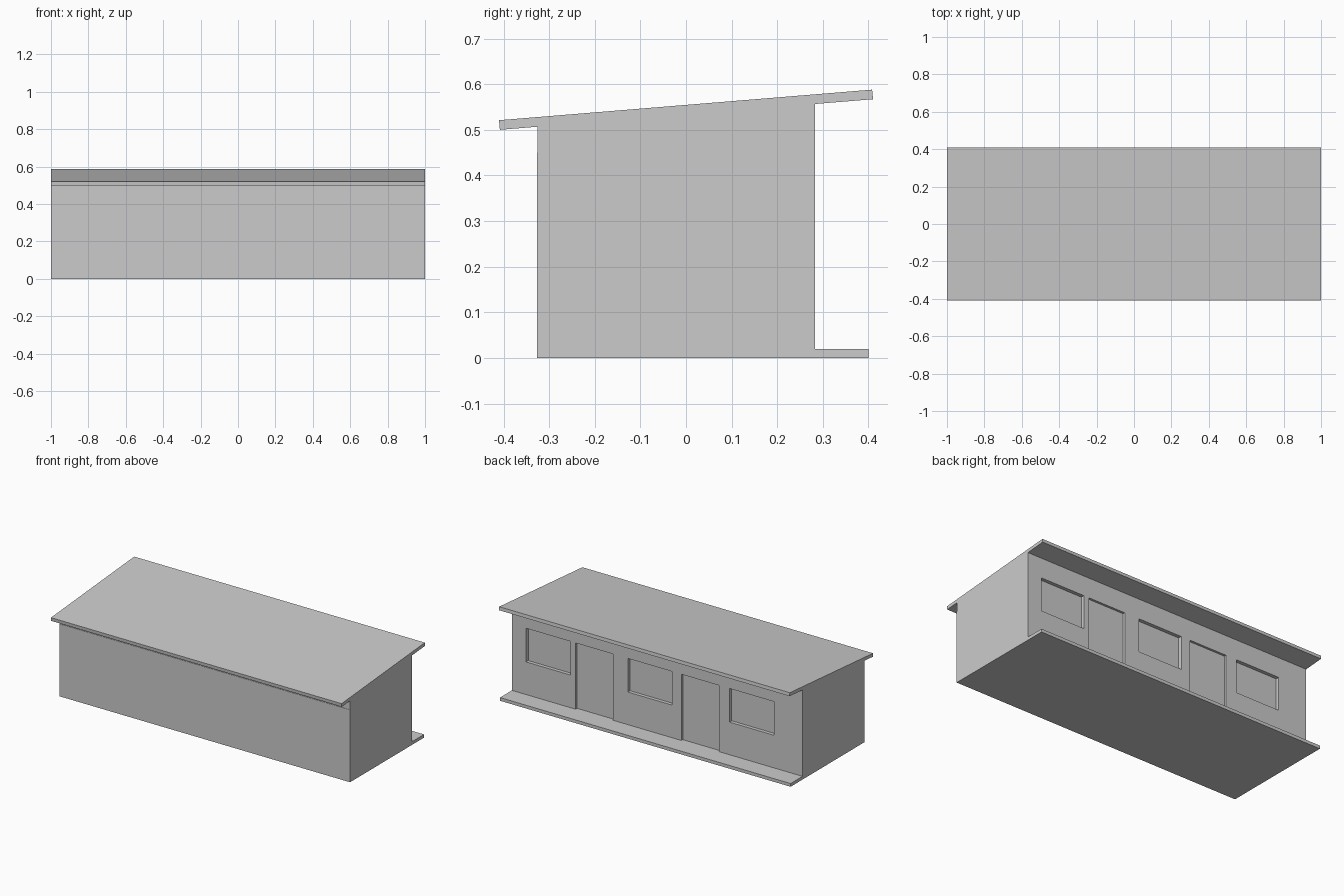
import bpy, bmesh

if "Cube" in bpy.data.objects:
    bpy.data.objects.remove(bpy.data.objects["Cube"])

BACK = 0.283          # y of the wall with doors and windows
HALF = 1.0            # half length of the building


def extrude_profile(name, points, x0=-HALF, x1=HALF):
    """Extrude a closed (y, z) outline along x into a solid."""
    bm = bmesh.new()
    face = bm.faces.new([bm.verts.new((x0, y, z)) for y, z in points])
    new = bmesh.ops.extrude_face_region(bm, geom=[face])["geom"]
    verts = [v for v in new if isinstance(v, bmesh.types.BMVert)]
    bmesh.ops.translate(bm, verts=verts, vec=(x1 - x0, 0, 0))
    bmesh.ops.recalc_face_normals(bm, faces=bm.faces)
    mesh = bpy.data.meshes.new(name)
    bm.to_mesh(mesh)
    bm.free()
    obj = bpy.data.objects.new(name, mesh)
    bpy.context.collection.objects.link(obj)
    return obj


def box(name, x, y, z):
    outline = [(y[0], z[0]), (y[1], z[0]), (y[1], z[1]), (y[0], z[1])]
    return extrude_profile(name, outline, *x)


def roof_underside(y):
    return 0.50 + 0.067 / 0.818 * (y + 0.408)


# Walls: sloping top, with a very slight step high on the front
walls = extrude_profile("walls", [
    (-0.327, 0), (BACK, 0), (BACK, roof_underside(BACK)),
    (-0.325, roof_underside(-0.325)), (-0.325, 0.45), (-0.327, 0.45)])

# Sloped roof slab overhanging front and back
extrude_profile("roof", [(-0.408, 0.50), (0.41, 0.567), (0.408, 0.588), (-0.41, 0.521)])

# Porch step along the back
box("porch", (-HALF, HALF), (BACK, 0.40), (0, 0.02))


def opening(name, centre, width, z, depth):
    """Cut an opening in the back wall and set a recessed panel into it."""
    x = (centre - width / 2, centre + width / 2)
    cutter = box(name + "_cutter", x, (BACK - 0.05, BACK + 0.05), z)
    cutter.hide_render = True
    cutter.hide_set(True)
    cutter.display_type = 'WIRE'
    mod = walls.modifiers.new(name, 'BOOLEAN')
    mod.operation = 'DIFFERENCE'
    mod.solver = 'EXACT'
    mod.object = cutter
    box(name, x, (BACK - 0.05, BACK - depth), z)


# Three windows and two doors, alternating
for i, cx in enumerate((0.75, 0.05, -0.65)):
    opening(f"window_{i + 1}", cx, 0.305, (0.223, 0.432), 0.022)
for i, cx in enumerate((0.432, -0.295)):
    opening(f"door_{i + 1}", cx, 0.258, (0.02, 0.432), 0.014)
